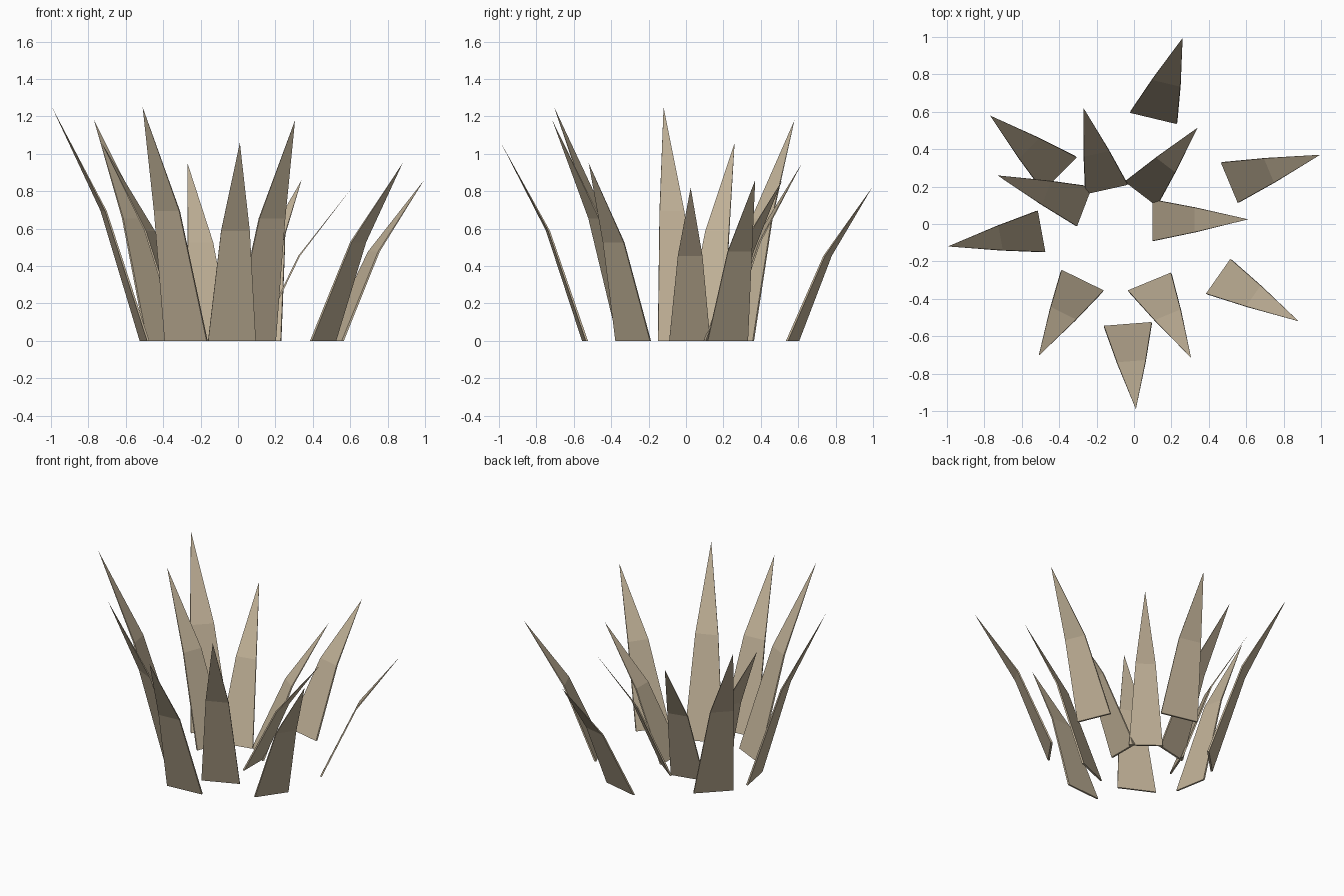
import bpy, bmesh
from mathutils import Vector

if "Cube" in bpy.data.objects:
    bpy.data.objects.remove(bpy.data.objects["Cube"])

mat = bpy.data.materials.new("dry_straw")
mat.diffuse_color = (0.53, 0.44, 0.31, 1)
mat.use_nodes = True
mat.node_tree.nodes["Principled BSDF"].inputs["Base Color"].default_value = mat.diffuse_color

# Each blade: base corner, base corner, tip (x, y), tip height
BLADES = [
    (-0.02, 0.60, 0.23, 0.54, 0.26, 0.995, 0.82),
    (-0.31, 0.36, -0.49, 0.18, -0.77, 0.58, 1.18),
    (-0.31, -0.01, -0.23, 0.20, -0.73, 0.26, 1.06),
    (-0.26, 0.165, -0.035, 0.215, -0.27, 0.62, 0.95),
    (-0.045, 0.23, 0.125, 0.10, 0.34, 0.515, 0.86),
    (0.105, 0.13, 0.105, -0.09, 0.61, 0.025, 0.82),
    (0.47, 0.33, 0.56, 0.115, 0.995, 0.37, 0.86),
    (0.39, -0.375, 0.52, -0.19, 0.88, -0.52, 0.95),
    (-0.03, -0.36, 0.20, -0.265, 0.305, -0.715, 1.18),
    (-0.16, -0.55, 0.095, -0.53, 0.01, -0.99, 1.06),
    (-0.39, -0.25, -0.165, -0.36, -0.51, -0.705, 1.25),
    (-0.48, -0.15, -0.52, 0.07, -0.995, -0.12, 1.25),
]
THICK = 0.012


def blade(name, ax, ay, bx, by, tx, ty, height):
    a, b = Vector((ax, ay, 0)), Vector((bx, by, 0))
    tip = Vector((tx, ty, height))
    base = (a + b) / 2
    half = (b - a) / 2
    out = Vector((tx, ty, 0)) - base
    mid = base + out * 0.44 + Vector((0, 0, height * 0.555))
    off = out.normalized() * THICK / 2
    bm = bmesh.new()
    # Base and bend are thin rectangles, the end is a single point
    rings = []
    for c, w, t in ((base, 1.0, 1.0), (mid, 0.6, 0.8)):
        rings.append([bm.verts.new(c + half * w * s + off * t * d)
                      for s, d in ((-1, -1), (1, -1), (1, 1), (-1, 1))])
    end = bm.verts.new(tip)
    low, high = rings
    bm.faces.new(low)
    for i in range(4):
        j = (i + 1) % 4
        bm.faces.new((low[i], low[j], high[j], high[i]))
        bm.faces.new((high[i], high[j], end))
    bmesh.ops.recalc_face_normals(bm, faces=bm.faces)
    me = bpy.data.meshes.new(name)
    bm.to_mesh(me)
    bm.free()
    me.materials.append(mat)
    bpy.context.collection.objects.link(bpy.data.objects.new(name, me))


for n, row in enumerate(BLADES, 1):
    blade(f"grass_blade_{n:02d}", *row)
